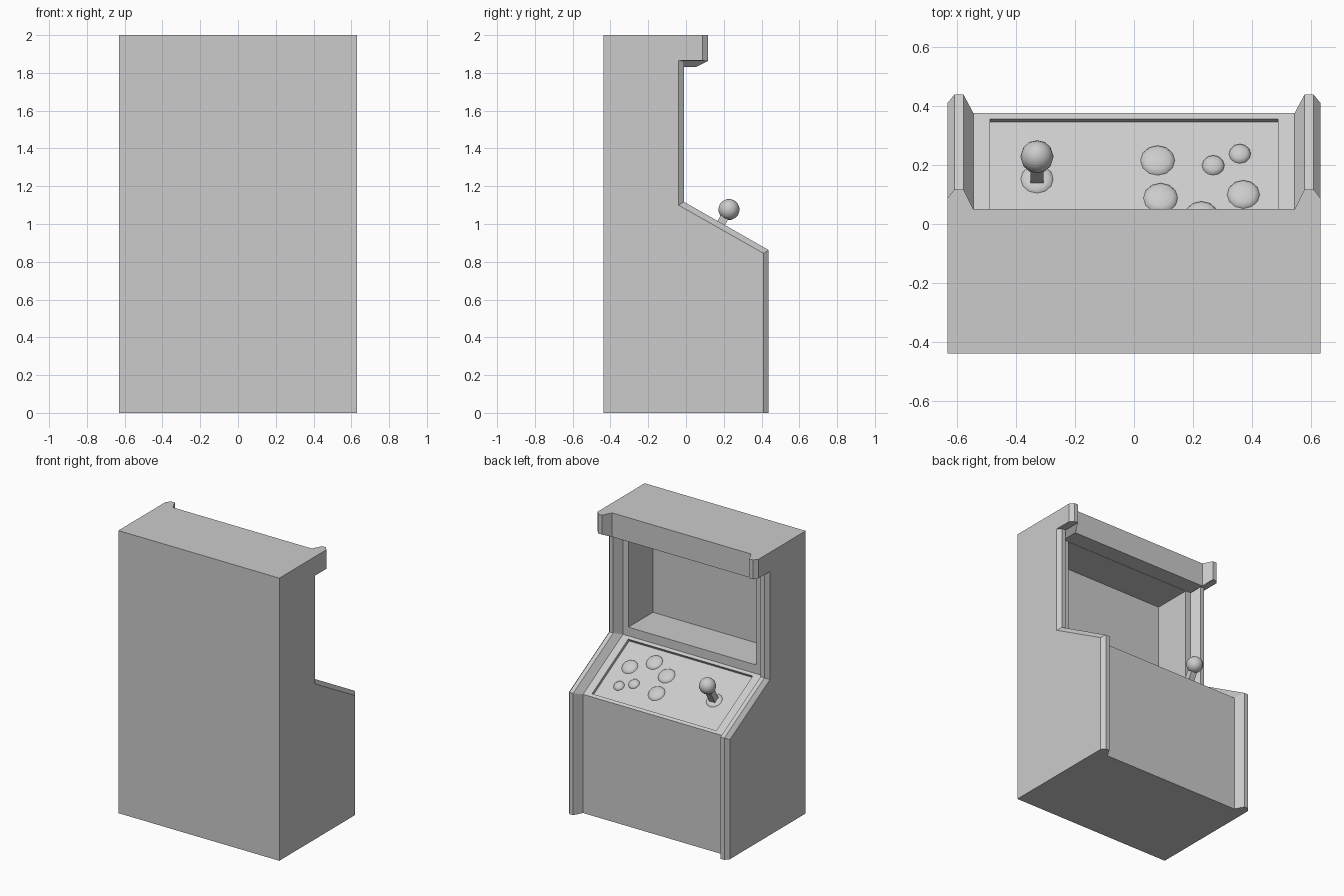
import bpy, bmesh, math
from mathutils import Matrix, Vector

if "Cube" in bpy.data.objects:
    bpy.data.objects.remove(bpy.data.objects["Cube"])

# Cabinet cross-sections (y, z): outer wall, rim of the side panel, inner body
OUTER = [(-.438, 0), (.41, 0), (.41, .845), (-.04, 1.10),
         (-.04, 1.865), (.088, 1.865), (.088, 2), (-.438, 2)]
RIM = [(-.438, 0), (.438, 0), (.438, .862), (-.01, 1.117),
       (-.01, 1.863), (.117, 1.863), (.117, 2), (-.438, 2)]
INNER = [(-.438, 0), (.375, 0), (.375, .84), (-.07, 1.095),
         (-.07, 1.83), (.05, 1.83), (.05, 2), (-.438, 2)]
SLOPE = (1.095 - .84) / (.375 + .07)
TILT = Matrix.Rotation(-math.atan(SLOPE), 4, 'X')
DEPTH = .02


def finish(bm, name):
    bmesh.ops.recalc_face_normals(bm, faces=bm.faces)
    me = bpy.data.meshes.new(name)
    bm.to_mesh(me)
    bm.free()
    ob = bpy.data.objects.new(name, me)
    bpy.context.collection.objects.link(ob)
    return ob


def loft(name, sections):
    bm = bmesh.new()
    rings = [[bm.verts.new((x, y, z)) for y, z in prof] for x, prof in sections]
    n = len(rings[0])
    for a, b in zip(rings, rings[1:]):
        for i in range(n):
            j = (i + 1) % n
            bm.faces.new((a[i], a[j], b[j], b[i]))
    bm.faces.new(rings[0])
    bm.faces.new(rings[-1])
    return finish(bm, name)


def box(name, size, matrix):
    bm = bmesh.new()
    bmesh.ops.create_cube(bm, size=1, matrix=matrix @ Matrix.Diagonal((*size, 1)))
    return finish(bm, name)


def cut(target, cutter):
    mod = target.modifiers.new("cut", 'BOOLEAN')
    mod.operation = 'DIFFERENCE'
    mod.solver = 'EXACT'
    mod.object = cutter
    cutter.hide_render = True
    cutter.hide_viewport = True


def on_panel(x, y, depth=DEPTH):
    """Frame lying on the sloped panel, sunk by depth along its normal."""
    z = .84 + SLOPE * (.375 - y) - depth * math.hypot(1, SLOPE)
    return Matrix.Translation((x, y, z)) @ TILT


def smooth(ob):
    bpy.ops.object.select_all(action='DESELECT')
    ob.select_set(True)
    bpy.context.view_layer.objects.active = ob
    bpy.ops.object.shade_smooth_by_angle(angle=math.radians(35))


def dome(name, x, y, r, h):
    # Flattened sphere, lower half cut away at the panel surface
    bm = bmesh.new()
    bmesh.ops.create_uvsphere(bm, u_segments=12, v_segments=8, radius=1)
    bmesh.ops.delete(bm, geom=[v for v in bm.verts if v.co.z < -.01], context='VERTS')
    bm.transform(on_panel(x, y) @ Matrix.Diagonal((r, r, h, 1)))
    smooth(finish(bm, name))


# Cabinet with bevelled side panels
half = [(.63, OUTER), (.607, RIM), (.577, RIM), (.543, INNER)]
cabinet = loft("cabinet", [(-x, p) for x, p in half] + half[::-1])

# Screen opening and control panel recess
z0, z1, back, front = 1.157, 1.828, -.345, 0.0
cut(cabinet, box("screen_cutter", (1.0, front - back, z1 - z0),
                 Matrix.Translation((0, (front + back) / 2, (z0 + z1) / 2))))
cut(cabinet, box("panel_cutter", (.975, .405 * math.hypot(1, SLOPE), 2 * DEPTH),
                 on_panel(0, .1525, 0)))

# Buttons
for i, (x, y, r) in enumerate([(.08, .215, .058), (.09, .088, .058), (.228, .027, .057),
                               (.37, .1, .055), (.268, .198, .038), (.358, .237, .037)]):
    dome(f"button_{i + 1}", x, y, r, .02)

# Joystick: base plate, square shaft, ball
sx, sy = -.328, .152
dome("joystick_base", sx, sy, .055, .014)
base = on_panel(sx, sy)
box("joystick_shaft", (.045, .045, .13), base @ Matrix.Translation((0, 0, .065)))
bm = bmesh.new()
bmesh.ops.create_uvsphere(bm, u_segments=12, v_segments=8, radius=.056,
                          matrix=base @ Matrix.Translation((0, 0, .152)))
smooth(finish(bm, "joystick_ball"))
